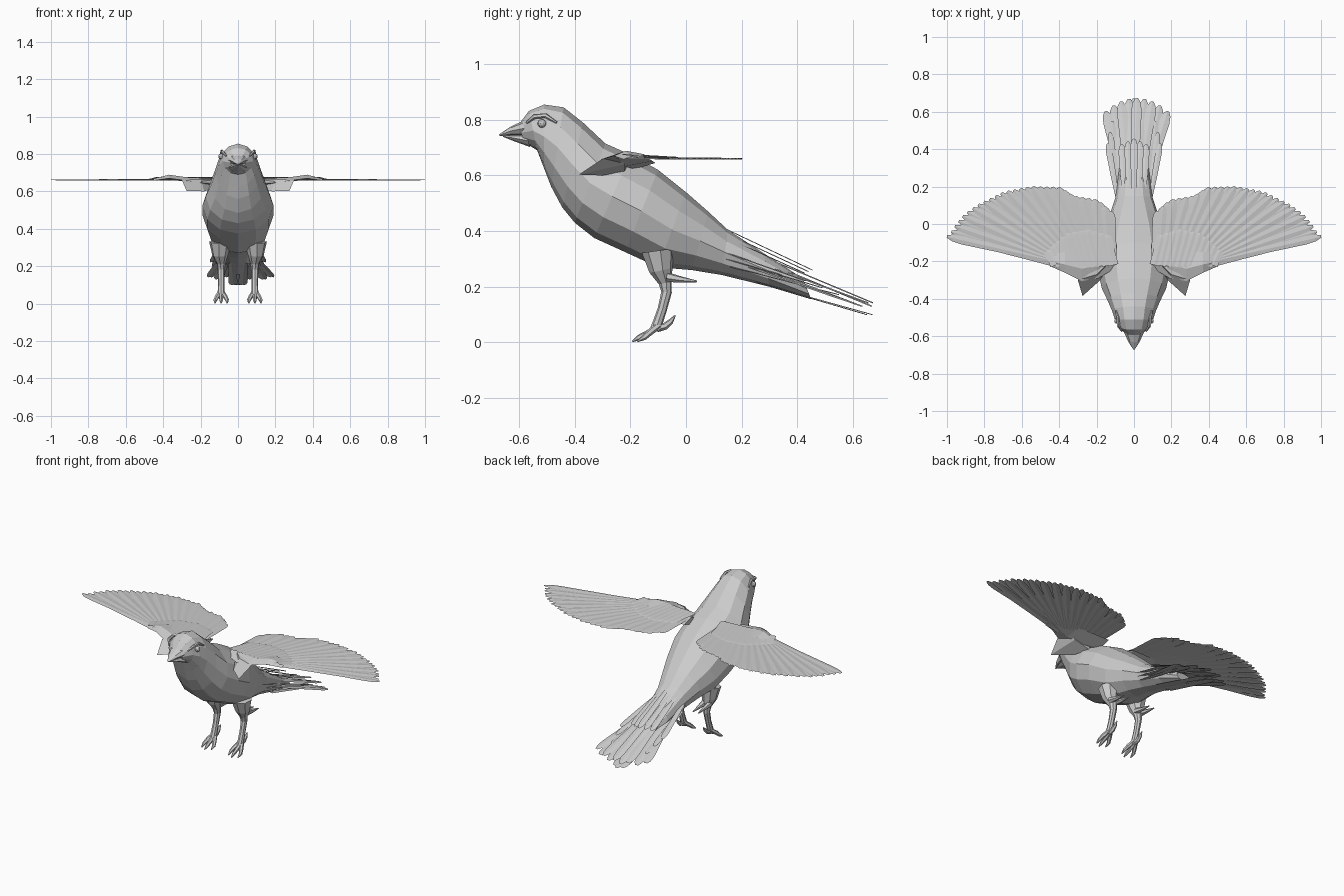
import bpy, bmesh, math
from mathutils import Vector as V

if "Cube" in bpy.data.objects:
    bpy.data.objects.remove(bpy.data.objects["Cube"])


def make(name, bm, mirror=False, closed=True):
    if closed:
        bmesh.ops.recalc_face_normals(bm, faces=bm.faces)
    me = bpy.data.meshes.new(name)
    bm.to_mesh(me)
    bm.free()
    ob = bpy.data.objects.new(name, me)
    bpy.context.collection.objects.link(ob)
    if mirror:
        ob.modifiers.new("Mirror", 'MIRROR').use_mirror_merge = False
    return ob


def bridge(bm, rings):
    n = len(rings[0])
    for a, b in zip(rings, rings[1:]):
        for i in range(n):
            j = (i + 1) % n
            bm.faces.new((a[i], a[j], b[j], b[i]))
    bm.faces.new(rings[0])
    bm.faces.new(rings[-1][::-1])


def loft(bm, sections, n=12):
    """Elliptical rings: top y, top z, bottom y, bottom z, half width."""
    rings = []
    for ty, tz, by, bz, w in sections:
        top, bot = V((0, ty, tz)), V((0, by, bz))
        c, h = (top + bot) / 2, (top - bot) / 2
        rings.append([bm.verts.new(c + h * math.cos(2 * math.pi * i / n)
                      + V((w * math.sin(2 * math.pi * i / n), 0, 0))) for i in range(n)])
    bridge(bm, rings)


def tube(bm, pts, n=6):
    """Limb through points (x, y, z, radius)."""
    rings = []
    for k, p in enumerate(pts):
        a, b = pts[max(k - 1, 0)], pts[min(k + 1, len(pts) - 1)]
        d = (V(b[:3]) - V(a[:3])).normalized()
        u = d.cross(V((0.95, 0.1, 0.2))).normalized()
        v = d.cross(u)
        rings.append([bm.verts.new(V(p[:3]) + p[3] * (u * math.cos(2 * math.pi * i / n)
                      + v * math.sin(2 * math.pi * i / n))) for i in range(n)])
    bridge(bm, rings)


def feather(bm, base, tip, width, root=0.5, ridge=0.003):
    """Flat vane with a rounded tip and a slightly raised quill."""
    base, tip = V(base), V(tip)
    d = tip - base
    side = d.cross(V((0, 0, 1))).normalized()
    up = side.cross(d).normalized()
    prev = None
    for t, s in ((0, root), (0.45, 0.85), (0.86, 1), (0.95, 0.8), (1, 0.3)):
        c = base + d * t
        w = side * width * s / 2
        row = [bm.verts.new(c - w), bm.verts.new(c + up * ridge), bm.verts.new(c + w)]
        if prev:
            for i in (0, 1):
                bm.faces.new((prev[i], prev[i + 1], row[i + 1], row[i]))
        prev = row


def along(poly, t):
    """Point at fraction t of a polyline's length."""
    pts = [V(p) for p in poly]
    lens = [(b - a).length for a, b in zip(pts, pts[1:])]
    s = t * sum(lens)
    for a, b, l in zip(pts, pts[1:], lens):
        if s <= l:
            return a.lerp(b, s / l)
        s -= l
    return pts[-1]


# Body and head
bm = bmesh.new()
loft(bm, [(-.60, .785, -.585, .722, .04), (-.565, .832, -.535, .69, .082),
          (-.51, .855, -.51, .625, .102), (-.44, .845, -.485, .56, .118),
          (-.37, .79, -.445, .485, .142), (-.29, .715, -.40, .43, .172),
          (-.20, .675, -.33, .375, .19), (-.10, .62, -.22, .325, .19),
          (0, .54, -.10, .27, .165), (.08, .47, .02, .26, .13),
          (.15, .405, .13, .242, .10), (.28, .32, .30, .20, .08), (.42, .23, .45, .155, .055)])
make("body", bm)

# Beak, two halves
bm = bmesh.new()
loft(bm, [(-.585, .797, -.58, .742, .052), (-.63, .776, -.63, .744, .03),
          (-.672, .748, -.67, .742, .004)], 8)
make("upper_beak", bm)
bm = bmesh.new()
loft(bm, [(-.575, .748, -.56, .702, .05), (-.62, .746, -.615, .722, .027),
          (-.66, .744, -.658, .739, .004)], 8)
make("lower_beak", bm)

# Eyes and brows
bm = bmesh.new()
r = bmesh.ops.create_icosphere(bm, subdivisions=2, radius=.016)
bmesh.ops.translate(bm, verts=r['verts'], vec=(.09, -.518, .787))
make("eye", bm, True)
bm = bmesh.new()
tube(bm, [(.064, -.573, .79, .005), (.083, -.545, .812, .009), (.086, -.505, .815, .009),
          (.096, -.465, .79, .004)])
make("brow", bm, True)

# Wing flight feathers, fanned from the arm
arm = [(.11, -.20), (.25, -.21), (.42, -.20)]
edge = [(.13, .07), (.2, .13), (.33, .15), (.4, .195), (.55, .2), (.7, .17),
        (.84, .10), (.91, .05), (.95, 0), (.995, -.07)]
bm = bmesh.new()
N = 30
for i in range(N):
    t = i / (N - 1)
    b, e = along(arm, t ** 0.8), along(edge, t)
    z = .657 + .003 * (i % 2)
    feather(bm, (b.x, b.y, z + .004), (e.x, e.y, z), .056 - .012 * t, .6)
make("wing_flight_feathers", bm, True, False)

# Leading primaries
bm = bmesh.new()
for i in range(3):
    feather(bm, (.34 + .03 * i, -.235 + .015 * i, .66), (.86 + .07 * i, -.095 + .015 * i, .66), .04, .8)
make("wing_leading_feathers", bm, True, False)

# Wing coverts, shorter row on top
bm = bmesh.new()
cov = [(.15, -.06), (.25, -.03), (.36, -.05), (.46, -.14)]
for i in range(11):
    b, e = along(arm, i / 10), along(cov, i / 10)
    feather(bm, (b.x, b.y - .02, .675), (e.x, e.y, .664), .06, .9)
make("wing_coverts", bm, True, False)

# Wing arm: thin lens sections (x, front y, back y, z, thickness)
bm = bmesh.new()
rings = []
for x, f, b, z, h in [(.09, -.23, -.11, .645, .022), (.19, -.29, -.12, .652, .02),
                      (.28, -.305, -.14, .664, .012), (.37, -.26, -.15, .676, .013),
                      (.45, -.225, -.16, .664, .004)]:
    m = f * .6 + b * .4
    rings.append([bm.verts.new(p) for p in ((x, f, z - .006), (x, m, z + h),
                                            (x, b, z), (x, m, z - h))])
bridge(bm, rings)
make("wing_arm", bm, True)

# Shoulder flap drooping in front of each wing
bm = bmesh.new()
top = [(.13, -.20, .665), (.20, -.27, .665), (.30, -.30, .66), (.27, -.22, .668)]
low = [(.14, -.22, .615), (.18, -.30, .60), (.275, -.385, .603), (.285, -.375, .625)]
a = [bm.verts.new(p) for p in (top[0], top[1], low[1], low[0])]
b = [bm.verts.new(p) for p in (top[3], top[2], low[2], (.24, -.22, .64))]
bridge(bm, [a, b])
make("shoulder_flap", bm, True)

# Tail fan
bm = bmesh.new()
for i in range(9):
    s = (i - 4) / 4
    feather(bm, (s * .05, .17, .35 - .06 * abs(s)),
            (s * .165 + .015, .672 - .07 * s * s, .14 - .012 * (i % 2)), .056, .6, .004)
make("tail_feathers", bm, False, False)
bm = bmesh.new()
for i in range(3):
    feather(bm, ((i - 1) * .035, .25, .215), ((i - 1) * .025, .67 - .02 * (i != 1), .098), .05, .8)
make("under_tail_feathers", bm, False, False)

# Rump feathers above the tail and side feathers beside it
bm = bmesh.new()
for i in range(5):
    s = (i - 2) / 2
    feather(bm, (s * .05, .13, .412 - .03 * abs(s)), (s * .065, .455 - .03 * abs(s), .258 - .01 * abs(s)), .04)
make("rump_feathers", bm, False, False)
bm = bmesh.new()
for i in range(3):
    feather(bm, (.085, .12 + .02 * i, .33 - .03 * i), (.14 - .012 * i, .43 + .06 * i, .22 - .025 * i), .035)
make("tail_side_feathers", bm, True, False)

# Legs
bm = bmesh.new()
tube(bm, [(.095, -.10, .33, .06), (.095, -.09, .26, .043), (.09, -.075, .215, .024),
          (.09, -.07, .18, .019), (.09, -.085, .12, .017), (.09, -.10, .075, .018),
          (.09, -.11, .045, .02)], 8)
make("leg", bm, True)

# Toes: three forward, one hind, each ending in a claw
bm = bmesh.new()
for dx, y in ((-.032, -.175), (0, -.193), (.032, -.175)):
    tube(bm, [(.09 + dx * .2, -.10, .06, .013), (.09 + dx * .7, -.13, .036, .012),
              (.09 + dx, y + .025, .018, .01), (.09 + dx, y, .003, .003)])
tube(bm, [(.09, -.105, .05, .014), (.09, -.075, .058, .013), (.09, -.055, .075, .01),
          (.09, -.038, .098, .002)])
make("toes", bm, True)

# Feather tuft behind each thigh
bm = bmesh.new()
for x in (.075, .11):
    tube(bm, [(x, -.07, .235, .018), (x, -.02, .226, .012), (x, .04, .219, .003)])
make("thigh_tuft", bm, True)
